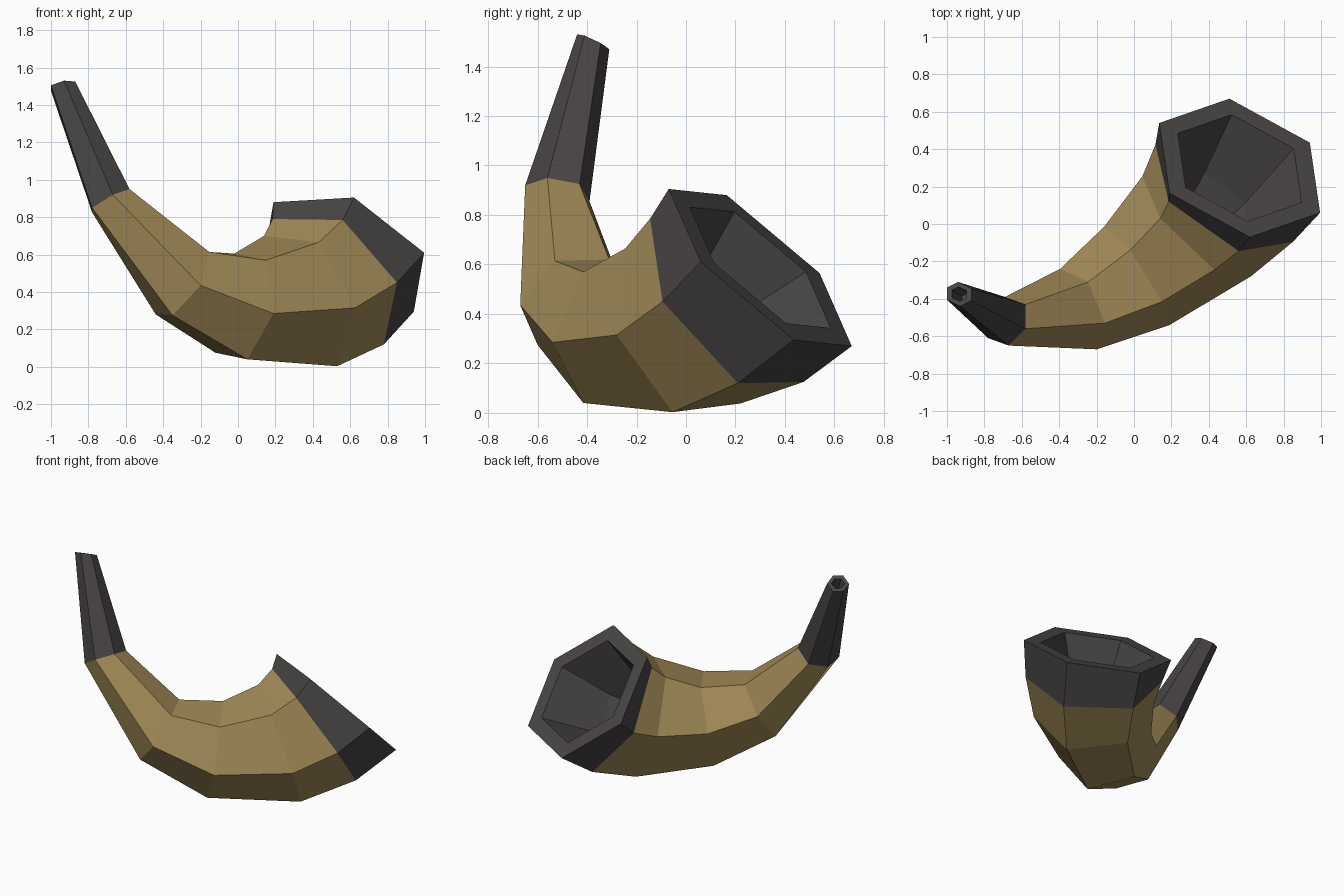
import bpy
import bmesh
from mathutils import Vector

if "Cube" in bpy.data.objects:
    bpy.data.objects.remove(bpy.data.objects["Cube"])


def material(name, rgb):
    m = bpy.data.materials.new(name)
    m.diffuse_color = (*rgb, 1)
    m.use_nodes = True
    m.node_tree.nodes["Principled BSDF"].inputs["Base Color"].default_value = m.diffuse_color
    return m


TAN = material("tan horn", (0.36, 0.255, 0.095))
DARK = material("dark trim", (0.065, 0.058, 0.058))


def hexagon(a, b, c, d):
    """Hexagon from four neighbouring corners; the other two follow by symmetry."""
    a, b, c, d = map(Vector, (a, b, c, d))
    return [a, b, c, d, a + d - b, a + d - c]


def centre(ring):
    return sum(ring, Vector()) / 6


def scaled(ring, s, shift=Vector()):
    m = centre(ring)
    return [m + (p - m) * s + shift for p in ring]


def blend(r1, r2, t):
    return [p.lerp(q, t) for p, q in zip(r1, r2)]


def loft(name, rings, mat, cap_start=False, cap_end=False):
    bm = bmesh.new()
    rows = [[bm.verts.new(p) for p in ring] for ring in rings]
    for r, s in zip(rows, rows[1:]):
        for i in range(6):
            j = (i + 1) % 6
            bm.faces.new((r[i], r[j], s[j], s[i]))
    if cap_start:
        bm.faces.new(rows[0][::-1])
    if cap_end:
        bm.faces.new(rows[-1])
    mesh = bpy.data.meshes.new(name)
    bm.to_mesh(mesh)
    bm.free()
    mesh.materials.append(mat)
    obj = bpy.data.objects.new(name, mesh)
    bpy.context.collection.objects.link(obj)


# Cross-sections from the blowing end to the flared mouth
tip = hexagon((-.87, -.345, 1.495), (-.87, -.41, 1.525), (-.93, -.44, 1.53), (-1, -.405, 1.505))
neck = hexagon((-.58, -.43, .925), (-.58, -.56, .95), (-.67, -.65, .92), (-.78, -.61, .85))
bend1 = hexagon((-.245, -.31, .62), (-.155, -.53, .615), (-.20, -.67, .435), (-.35, -.60, .275))
bend2 = hexagon((-.02, -.14, .605), (.15, -.415, .57), (.19, -.54, .285), (.05, -.415, .04))
bend3 = hexagon((.14, .03, .70), (.43, -.245, .665), (.625, -.28, .315), (.53, -.055, .003))
collar = hexagon((.185, .12, .79), (.56, -.145, .785), (.85, -.095, .45), (.78, .21, .12))
rim = hexagon((.19, .165, .88), (.62, -.07, .905), (.995, .06, .61), (.94, .435, .295))

# Dark mouthpiece with a small bored hole
hole = scaled(tip, 0.6)
hole_floor = scaled(tip, 0.55, (centre(neck) - centre(tip)) * 0.2)
loft("mouthpiece", [hole_floor, hole, tip, neck], DARK, cap_start=True)

# Tan curved horn
loft("horn_body", [neck, bend1, bend2, bend3, collar], TAN)

# Dark bell with flat lip and hollow inside
lip = scaled(rim, 0.77)
throat = scaled(blend(collar, bend3, 0.36), 0.62)
throat_floor = scaled(bend3, 0.52)
loft("bell", [collar, rim, lip, throat, throat_floor], DARK, cap_end=True)
